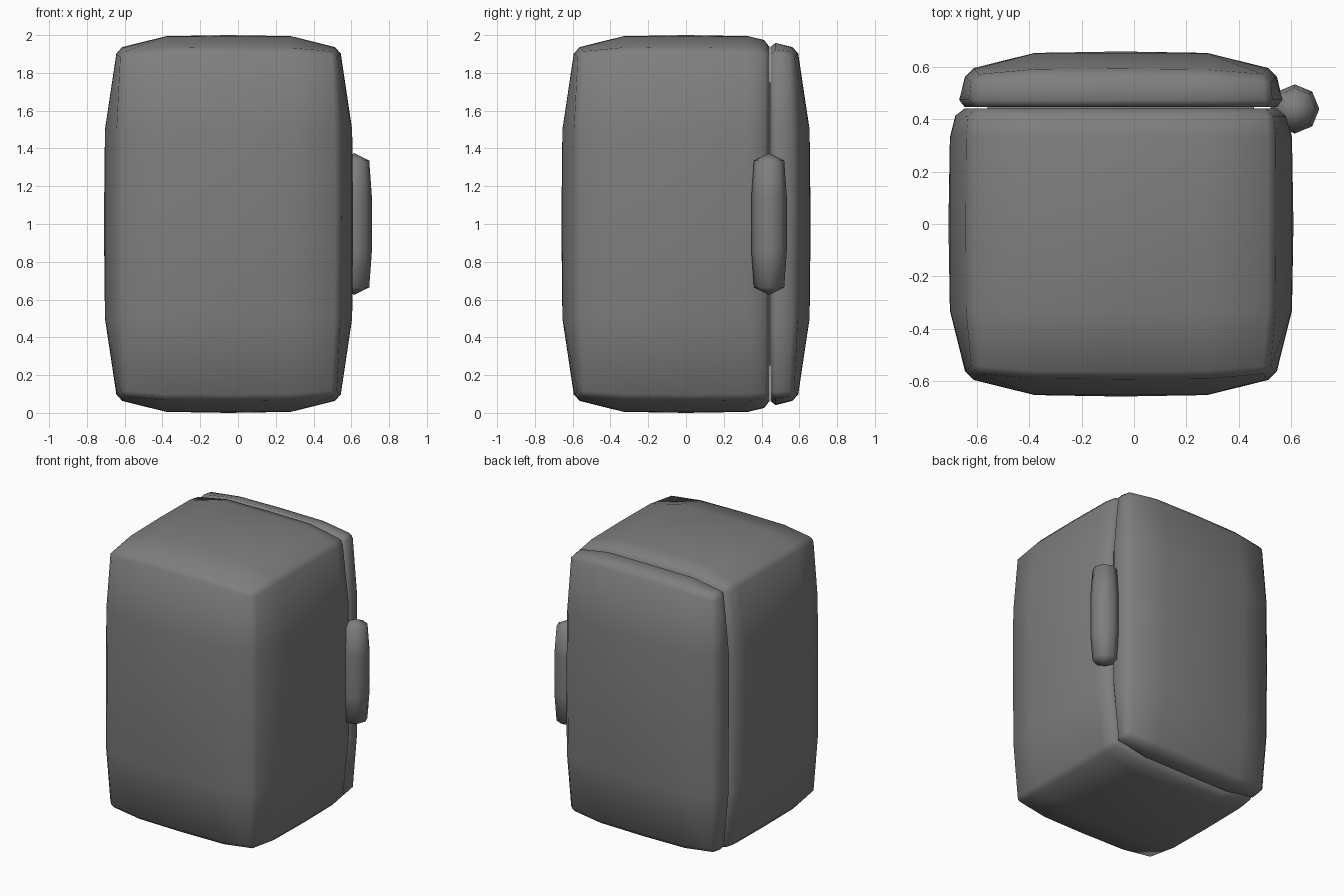
import bpy, bmesh
from math import radians, tau
from mathutils import Vector

if "Cube" in bpy.data.objects:
    bpy.data.objects.remove(bpy.data.objects["Cube"])

grey = bpy.data.materials.new("grey_enamel")
grey.use_nodes = True
colour = (0.21, 0.21, 0.21, 1)
grey.diffuse_color = colour
grey.node_tree.nodes["Principled BSDF"].inputs["Base Color"].default_value = colour

HALF = Vector((0.66, 0.66, 1.0))
CENTRE = Vector((-0.05, 0, 1.0))


def finish(name, bm):
    bmesh.ops.recalc_face_normals(bm, faces=bm.faces)
    mesh = bpy.data.meshes.new(name)
    bm.to_mesh(mesh)
    bm.free()
    mesh.materials.append(grey)
    ob = bpy.data.objects.new(name, mesh)
    bpy.context.collection.objects.link(ob)
    bpy.ops.object.select_all(action='DESELECT')
    ob.select_set(True)
    bpy.context.view_layer.objects.active = ob
    bpy.ops.object.shade_smooth_by_angle(angle=radians(60))


def falloff(t):
    # How far a face has dropped from its crown towards its edge
    t = abs(t)
    return 1.0 if t > 0.9 else 0.08 * t / 0.5


def pillow(co):
    # Turn a point of the unit cube into a point of the bulging box
    out = co * 1.0
    for i in range(3):
        out[i] = HALF[i] * co[i]
        if abs(co[i]) > 0.9:
            a, b = sorted(falloff(co[j]) for j in range(3) if j != i)
            out[i] -= (0.07 * b + 0.02 * a) * (1 if co[i] > 0 else -1)
    return out + CENTRE


def shell(name, cut_y, keep):
    # One half of the bulging box, cut across y, capped and bevelled
    bm = bmesh.new()
    bmesh.ops.create_cube(bm, size=2)
    bmesh.ops.subdivide_edges(bm, edges=bm.edges[:], cuts=3, use_grid_fill=True)
    for v in bm.verts:
        v.co = pillow(v.co)
    cut = bmesh.ops.bisect_plane(
        bm, geom=bm.verts[:] + bm.edges[:] + bm.faces[:],
        plane_co=(0, cut_y, 0), plane_no=(0, keep, 0), clear_inner=True)
    rim = [g for g in cut["geom_cut"] if isinstance(g, bmesh.types.BMEdge)]
    bmesh.ops.edgeloop_fill(bm, edges=rim)
    bmesh.ops.recalc_face_normals(bm, faces=bm.faces)
    sharp = [e for e in bm.edges if e.calc_face_angle(0) > radians(35)]
    bmesh.ops.bevel(bm, geom=sharp, offset=0.028, segments=1, profile=0.5,
                    affect='EDGES', clamp_overlap=True)
    finish(name, bm)


# Cabinet and door
shell("cabinet", 0.441, -1)
shell("door", 0.447, 1)

# Seal between them, set back from the rim
bm = bmesh.new()
bmesh.ops.create_cube(bm, size=1)
for v in bm.verts:
    v.co = Vector((v.co.x * 1.02, v.co.y * 0.04 + 0.444, v.co.z * 1.5)) + CENTRE
finish("door_seal", bm)

# Eight-sided barrel handle
bm = bmesh.new()
half_profile = [(0, 0.375), (0.08, 0.335), (0.094, 0.14)]
profile = half_profile + [(r, -z) for r, z in reversed(half_profile)]
verts = [bm.verts.new((r, 0, z)) for r, z in profile]
edges = [bm.edges.new(pair) for pair in zip(verts, verts[1:])]
bmesh.ops.spin(bm, geom=verts + edges, cent=(0, 0, 0), axis=(0, 0, 1),
               angle=tau, steps=8)
bmesh.ops.remove_doubles(bm, verts=bm.verts, dist=0.001)
bmesh.ops.translate(bm, verts=bm.verts, vec=(0.615, 0.44, 1.0))
finish("handle", bm)
